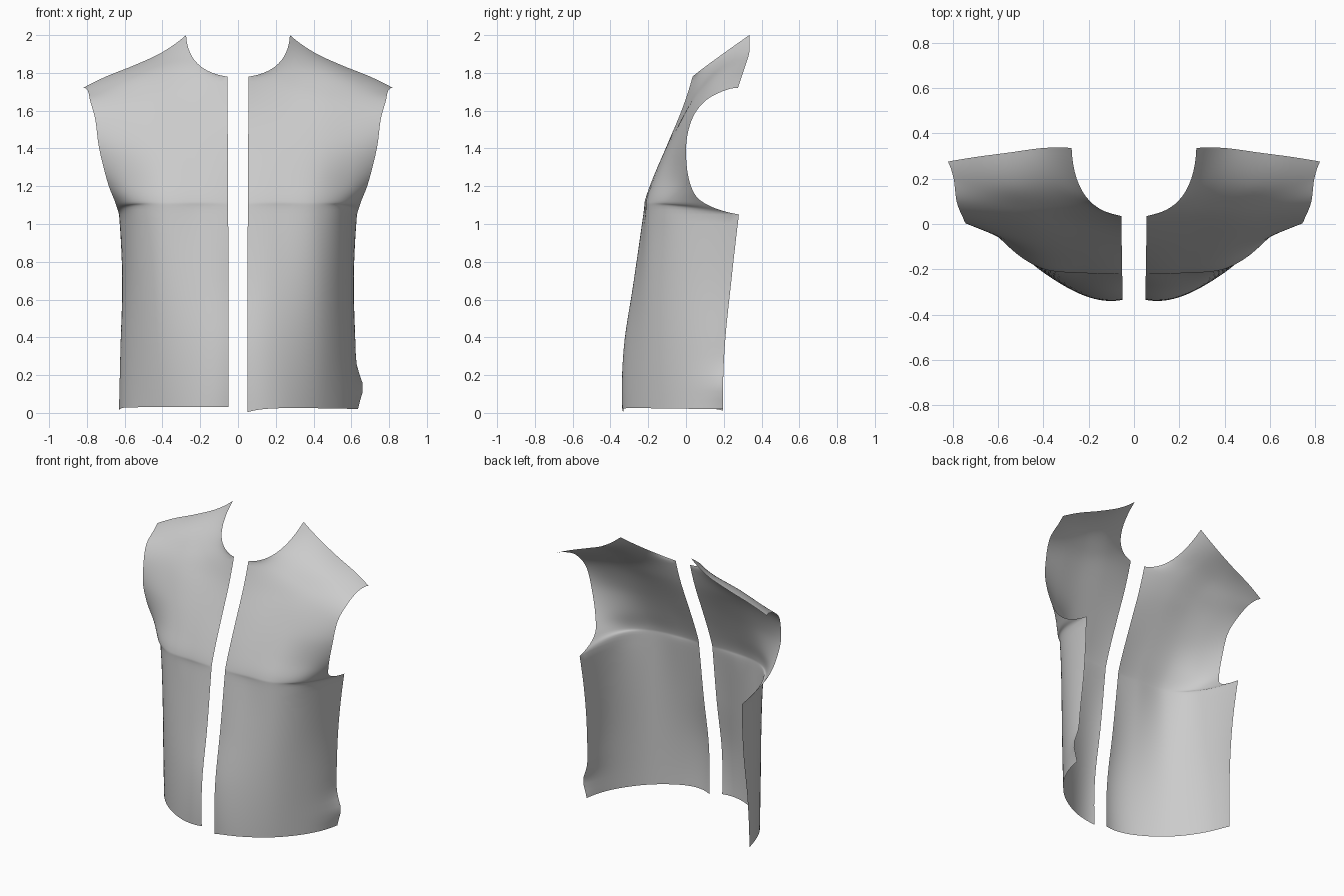
import bpy, math
from mathutils import Vector

if "Cube" in bpy.data.objects:
    bpy.data.objects.remove(bpy.data.objects["Cube"])

# Lower body sections: height, then (x, y) from centre edge to side seam
LOWER = [
    (.03, [(.05, -.33), (.22, -.315), (.42, -.19), (.57, .0), (.63, .195)]),
    (.35, [(.05, -.325), (.22, -.305), (.43, -.19), (.57, .0), (.622, .205)]),
    (.70, [(.05, -.27), (.22, -.265), (.43, -.19), (.565, -.01), (.613, .24)]),
    (1.05, [(.052, -.225), (.21, -.22), (.42, -.19), (.565, -.04), (.63, .28)]),
]
# Upper sections: centre front / neckline on the left, armhole on the right
UPPER = [
    [(.052, -.212, 1.13), (.21, -.213, 1.13), (.41, -.19, 1.13), (.56, -.09, 1.12), (.65, .09, 1.115)],
    [(.053, -.165, 1.26), (.22, -.165, 1.26), (.42, -.145, 1.25), (.58, -.07, 1.23), (.69, .02, 1.22)],
    [(.054, -.095, 1.43), (.24, -.09, 1.43), (.43, -.08, 1.42), (.6, -.045, 1.41), (.735, .0, 1.4)],
    [(.055, -.02, 1.61), (.25, -.005, 1.6), (.45, .0, 1.59), (.62, .015, 1.57), (.755, .03, 1.55)],
    [(.056, .035, 1.78), (.28, .075, 1.74), (.48, .075, 1.70), (.65, .085, 1.67), (.782, .1, 1.65)],
    [(.215, .125, 1.85), (.36, .185, 1.84), (.53, .175, 1.79), (.68, .18, 1.74), (.795, .2, 1.705)],
    [(.275, .335, 2.0), (.4, .335, 1.91), (.55, .315, 1.84), (.7, .295, 1.78), (.82, .275, 1.72)],
]
ROWS = [[Vector((x, y, z)) for x, y in pts] for z, pts in LOWER]
ROWS += [[Vector(p) for p in row] for row in UPPER]
ARMPIT, NECK = 3, 8


def spline(pts, steps):
    """Smooth curve through all points, with natural ends."""
    n = len(pts)
    m = [None] * n
    for i in range(1, n - 1):
        m[i] = (pts[i + 1] - pts[i - 1]) / 2
    m[0] = 2 * (pts[1] - pts[0]) - m[1]
    m[-1] = 2 * (pts[-1] - pts[-2]) - m[-2]
    out = []
    for i in range(n - 1):
        for k in range(steps):
            t = k / steps
            a, b = t * t * (3 - 2 * t), t * t * (t - 1)
            out.append(pts[i] * (1 - a) + pts[i + 1] * a
                       + m[i] * (t * (1 - t) ** 2) + m[i + 1] * b)
    return out + [pts[-1].copy()]


def column(c, steps):
    """Vertical curve; sharp corner at the armpit and at the neck."""
    pts = [r[c] for r in ROWS]
    corner = {0: NECK, 4: ARMPIT}.get(c)
    if corner is None:
        return spline(pts, steps)
    return spline(pts[:corner + 1], steps)[:-1] + spline(pts[corner:], steps)


def panel(name, side):
    columns = [column(c, 7) for c in range(5)]
    grid = [spline(list(r), 9) for r in zip(*columns)]
    nu = len(grid[0])
    verts, faces = [], []
    for row in grid:
        for i, p in enumerate(row):
            u = i / (nu - 1)
            low = max(0, 1 - p.z / .25)
            x, y, z = p
            if side > 0:    # dipped front corner and flared side hem
                z -= .03 * low * (1 - u) ** 8 + .012 * low * u
                x += .035 * math.exp(-((p.z - .14) / .08) ** 2) * u ** 10
            else:           # dipped side corner
                z -= .02 * low * u ** 12
            verts.append((side * x, y, z))
    for j in range(len(grid) - 1):
        for i in range(nu - 1):
            a = j * nu + i
            f = (a, a + 1, a + nu + 1, a + nu)
            faces.append(f if side > 0 else f[::-1])
    mesh = bpy.data.meshes.new(name)
    mesh.from_pydata(verts, [], faces)
    mesh.polygons.foreach_set("use_smooth", [True] * len(faces))
    mesh.update()
    obj = bpy.data.objects.new(name, mesh)
    bpy.context.collection.objects.link(obj)


# Two separate front panels of the vest
panel("vest_front_panel_right", 1)
panel("vest_front_panel_left", -1)
